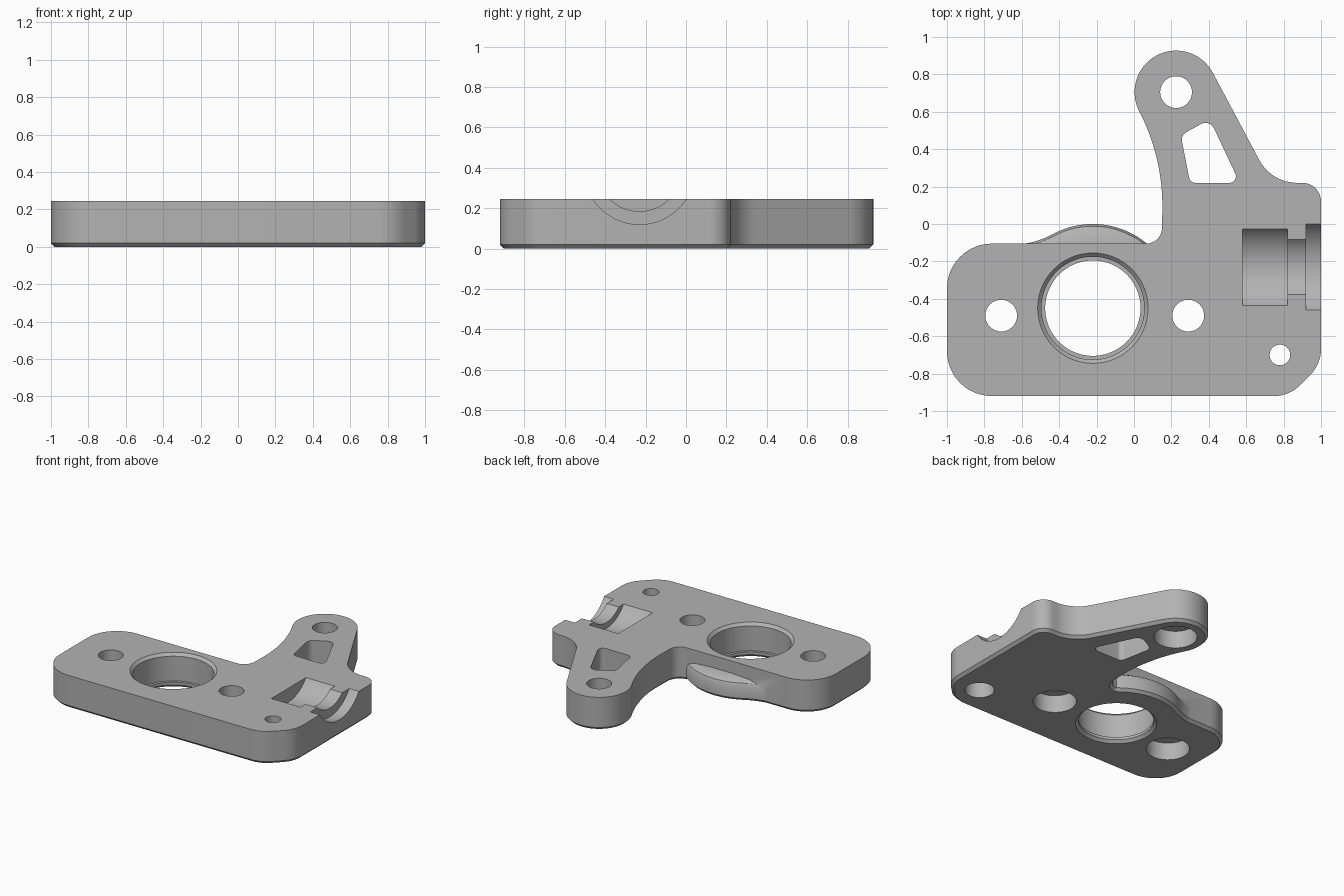
import bpy, bmesh
from math import cos, sin, radians, tan, atan2
from mathutils import Vector

cube = bpy.data.objects.get("Cube")
if cube:
    bpy.data.objects.remove(cube, do_unlink=True)

THICK = 0.245
CHAMFER = 0.02

metal = bpy.data.materials.new("plain_grey")
metal.use_nodes = True
grey = (0.45, 0.45, 0.45, 1)
metal.diffuse_color = grey
next(n for n in metal.node_tree.nodes if n.type == 'BSDF_PRINCIPLED').inputs["Base Color"].default_value = grey


def arc(cx, cy, r, a0, a1, n):
    return [(cx + r * cos(radians(a0 + (a1 - a0) * i / n)),
             cy + r * sin(radians(a0 + (a1 - a0) * i / n))) for i in range(n + 1)]


def circle(cx, cy, r, n=64):
    return arc(cx, cy, r, 0, 360, n)[:-1]


def rounded(corners, steps=12):
    """Closed outline whose (x, y, radius) corners are filleted."""
    out = []
    for i, (x, y, r) in enumerate(corners):
        p = Vector((x, y))
        if not r:
            out.append(p)
            continue
        a = (Vector(corners[i - 1][:2]) - p).normalized()
        b = (Vector(corners[(i + 1) % len(corners)][:2]) - p).normalized()
        half = a.angle(b) / 2
        centre = p + (a + b).normalized() * (r / sin(half))
        start = p + a * (r / tan(half)) - centre
        end = p + b * (r / tan(half)) - centre
        sweep = atan2(start.x * end.y - start.y * end.x, start.dot(end))
        for k in range(steps + 1):
            t = sweep * k / steps
            out.append(centre + Vector((start.x * cos(t) - start.y * sin(t),
                                        start.x * sin(t) + start.y * cos(t))))
    return out


def inset(points, d):
    """Move a closed outline inward by d."""
    pts = [Vector(p) for p in points]
    area = sum(pts[i - 1].x * p.y - pts[i - 1].y * p.x for i, p in enumerate(pts))
    side = 1 if area > 0 else -1
    out = []
    for i, p in enumerate(pts):
        e0 = (p - pts[i - 1]).normalized()
        e1 = (pts[(i + 1) % len(pts)] - p).normalized()
        n0, n1 = Vector((-e0.y, e0.x)) * side, Vector((-e1.y, e1.x)) * side
        out.append(p + (n0 + n1) * d / (1 + n0.dot(n1)))
    return out


def loft(name, outline, layers, along_x=False):
    """Stack (inset, height) copies of an outline into a closed solid."""
    bm = bmesh.new()
    rings = []
    for d, h in layers:
        rings.append([bm.verts.new((h, p.x, p.y) if along_x else (p.x, p.y, h))
                      for p in inset(outline, d)])
    n = len(outline)
    for lo, hi in zip(rings, rings[1:]):
        for i in range(n):
            j = (i + 1) % n
            bm.faces.new((lo[i], lo[j], hi[j], hi[i]))
    bm.faces.new(rings[0])
    bm.faces.new(rings[-1])
    bmesh.ops.recalc_face_normals(bm, faces=bm.faces)
    mesh = bpy.data.meshes.new(name)
    bm.to_mesh(mesh)
    bm.free()
    mesh.materials.append(metal)
    obj = bpy.data.objects.new(name, mesh)
    bpy.context.scene.collection.objects.link(obj)
    return obj


def combine(base, tool, operation):
    tool.hide_render = True
    mod = base.modifiers.new(tool.name, 'BOOLEAN')
    mod.operation = operation
    mod.solver = 'EXACT'
    mod.object = tool
    bpy.context.view_layer.update()
    bpy.context.view_layer.objects.active = base
    bpy.ops.object.modifier_apply(modifier=mod.name)
    bpy.data.objects.remove(tool, do_unlink=True)


# Plate with its arm and rounded arm head
arm_head = [(x, y, 0) for x, y in arc(0.225, 0.705, 0.222, 207, 28, 36)]
outline = rounded([(-1, -0.92, 0.24), (-1, -0.105, 0.24),
                   (0.148, -0.105, 0.085), (0.157, 0.345, 1.1)]
                  + arm_head +
                  [(0.735, 0.22, 0.23), (1, 0.22, 0.1),
                   (1, -0.75, 0.2), (0.83, -0.92, 0.2)])
plate = loft("bracket_plate", outline, [(CHAMFER, 0), (0, CHAMFER), (0, THICK)])

# Low boss around the bore, bulging from the back edge with a rounded top
bulge = [(x, y, 0) for x, y in arc(-0.22, -0.45, 0.45, 118, 0, 48)]
boss = loft("bore_boss",
            rounded([(-0.85, -0.8, 0.15), (-0.85, -0.11, 0.15), (-0.538, -0.11, 0.45)]
                    + bulge + [(0.23, -0.8, 0.15)]),
            [(CHAMFER, 0), (0, CHAMFER), (0, 0.1), (0.012, 0.128), (0.04, 0.146), (0.1, 0.155)])
combine(plate, boss, 'UNION')

# Large bore with chamfered rim and a ledge near the bottom
bore = loft("bore_cutter", circle(-0.22, -0.45, 0.275, 96),
            [(-0.02, -0.02), (0.02, 0.02), (0.02, 0.04), (0, 0.04),
             (0, THICK - 0.02), (-0.04, THICK + 0.02)])
combine(plate, bore, 'DIFFERENCE')

# Screw holes, counterbored from below
for x, y, r, step in [(-0.71, -0.49, 0.085, 0.062), (0.29, -0.49, 0.085, 0.062),
                      (0.225, 0.705, 0.085, 0.062), (0.78, -0.7, 0.055, 0.045)]:
    hole = loft("hole_cutter", circle(x, y, r, 48),
                [(-step, -0.05), (-step, 0.13), (0, 0.13), (0, 0.3)])
    combine(plate, hole, 'DIFFERENCE')

# Lightening window in the arm
window = loft("window_cutter",
              rounded([(0.25, 0.475, 0.05), (0.405, 0.56, 0.05),
                       (0.565, 0.22, 0.035), (0.3, 0.22, 0.035)]),
              [(0, -0.05), (0, 0.3)])
combine(plate, window, 'DIFFERENCE')

# Stepped round cradle open to the left side
cradle = loft("cradle_cutter", circle(-0.23, 0.394, 0.274, 128),
              [(0.021, 0.58), (0.021, 0.82), (0.065, 0.82),
               (0.065, 0.92), (0, 0.92), (0, 1.1)], along_x=True)
combine(plate, cradle, 'DIFFERENCE')

bpy.ops.object.select_all(action='DESELECT')
plate.select_set(True)
bpy.context.view_layer.objects.active = plate
bpy.ops.object.shade_smooth_by_angle(angle=radians(30))
